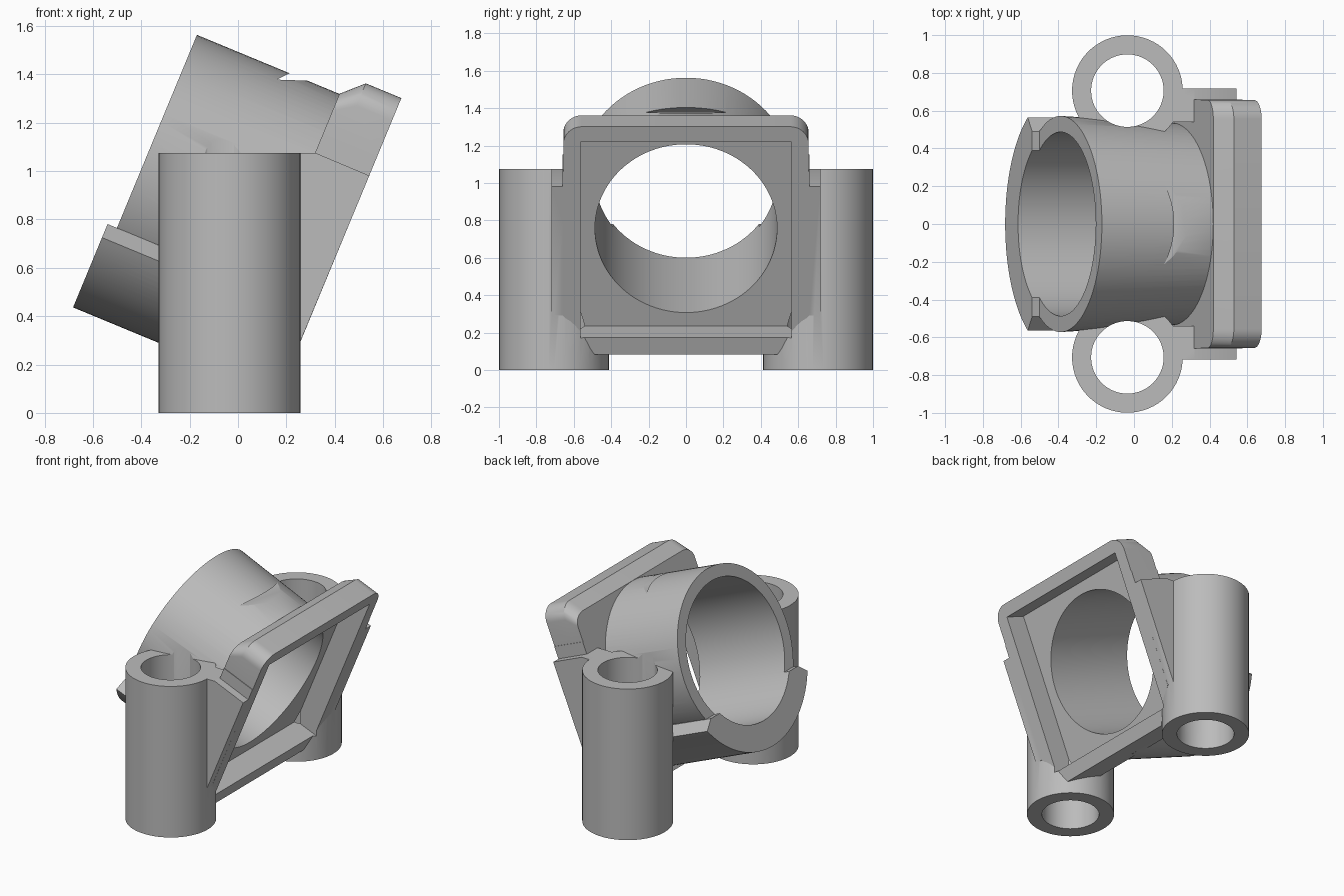
import bpy, bmesh
from math import sin, cos, pi, radians
from mathutils import Vector

if "Cube" in bpy.data.objects:
    bpy.data.objects.remove(bpy.data.objects["Cube"])

grey = bpy.data.materials.new("plain grey")
grey.use_nodes = True
colour = (0.5, 0.5, 0.5, 1)
grey.diffuse_color = colour
grey.node_tree.nodes["Principled BSDF"].inputs["Base Color"].default_value = colour

TILT = radians(22.5)
AXIS_T = 0.807      # height of the bore axis in the tilted frame
FACE, BACK = 0.126, -0.117


def tilted(s, y, t):
    """s runs along the bore axis, t runs up the tilted flange."""
    return Vector((s * cos(TILT) + t * sin(TILT), y, t * cos(TILT) - s * sin(TILT)))


def loft(name, rings):
    """Closed solid through rings that have equal point counts."""
    bm = bmesh.new()
    loops = [[bm.verts.new(p) for p in ring] for ring in rings]
    n = len(loops[0])
    for a, b in zip(loops, loops[1:]):
        for i in range(n):
            j = (i + 1) % n
            bm.faces.new((a[i], a[j], b[j], b[i]))
    bm.faces.new(loops[0])
    bm.faces.new(loops[-1])
    bmesh.ops.recalc_face_normals(bm, faces=bm.faces)
    mesh = bpy.data.meshes.new(name)
    bm.to_mesh(mesh)
    bm.free()
    mesh.materials.append(grey)
    obj = bpy.data.objects.new(name, mesh)
    bpy.context.collection.objects.link(obj)
    return obj


def tilted_prism(name, points, s0, s1):
    return loft(name, [[tilted(s, y, t) for y, t in points] for s in (s0, s1)])


def side_prism(name, points, y0, y1):
    return loft(name, [[Vector((x, y, z)) for x, z in points] for y in (y0, y1)])


def arc(cx, cy, r, a0, a1, n):
    angles = [radians(a0 + (a1 - a0) * i / n) for i in range(n + 1)]
    return [(cx + r * cos(a), cy + r * sin(a)) for a in angles]


def circle(cx, cy, r, n=96):
    return arc(cx, cy, r, 0, 360, n)[:-1]


def post(name, side, r, z0, z1):
    ring = circle(-0.035, side * 0.706, r, 64)
    return loft(name, [[Vector((x, y, z)) for x, y in ring] for z in (z0, z1)])


def combine(target, tool, operation):
    mod = target.modifiers.new(operation, "BOOLEAN")
    mod.operation = operation
    mod.solver = "EXACT"
    mod.object = tool
    bpy.context.view_layer.objects.active = target
    bpy.ops.object.modifier_apply(modifier=mod.name)
    bpy.data.objects.remove(tool)


# Tilted sleeve, slightly narrower where it meets the flange
outer = circle(0, AXIS_T, 0.572)
body = loft("tilted_sleeve_bracket", [
    [tilted(-0.755, y, t) for y, t in outer],
    [tilted(-0.06, y * 0.93, t) for y, t in outer]])

# Thicker lower half of the sleeve, with a longer lip
shell = arc(0, AXIS_T, 0.665, 212, 328, 48) + [(0.49, 0.515), (-0.49, 0.515)]
solids = [tilted_prism("lower_shell", shell, -0.797, -0.06)]

# Flange: lower plate with a tapered foot, upper plate with round corners
plate = [(0.66, 1.2), (0.66, 0.37), (0.57, 0.27), (0.49, 0.143)]
plate += [(-y, t) for y, t in reversed(plate)]
solids.append(tilted_prism("flange_plate", plate, BACK, FACE))

low, top, wide, r = 1.115, 1.461, 0.656, 0.1
head = [(-wide, low), (wide, low)]
head += arc(wide - r, top - r, r, 0, 90, 10) + arc(r - wide, top - r, r, 90, 180, 10)
shrink = (1.38 - low) / (top - low)
solids.append(loft("flange_head", [
    [tilted(BACK, y, low + (t - low) * shrink) for y, t in head],
    [tilted(-0.033, y, t) for y, t in head],
    [tilted(FACE, y, t) for y, t in head]]))

# Posts and the webs joining them to the flange
web = [(0, 1.075), (0.32, 1.075), (0.543, 0.981), (0.257, 0.293), (0, 0.293)]
for side, label in ((1, "left"), (-1, "right")):
    solids.append(post(label + "_post", side, 0.293, 0, 1.075))
    solids.append(side_prism(label + "_web", web, side * 0.54, side * 0.718))
for solid in solids:
    combine(body, solid, "UNION")

# Openings: bore, square recess in the flange, post holes, small top notch
cutters = [tilted_prism("bore", circle(0, AXIS_T, 0.487), -0.95, 0.3)]
half = 0.565
square = [(y, AXIS_T + t) for y, t in
          ((-half, -half), (half, -half), (half, half), (-half, half))]
cutters.append(tilted_prism("recess", square, -0.031, 0.25))
for side in (1, -1):
    cutters.append(post("post_hole", side, 0.192, -0.1, 1.5))
notch = [(0.16, 1.378), (0.213, 1.404), (0.213, 1.5), (0.33, 1.5), (0.33, 1.372)]
cutters.append(side_prism("notch", notch, -0.3, 0.3))
for cutter in cutters:
    combine(body, cutter, "DIFFERENCE")

# Smooth curved walls, crisp edges
bpy.ops.object.select_all(action="DESELECT")
body.select_set(True)
bpy.context.view_layer.objects.active = body
bpy.ops.object.shade_smooth_by_angle(angle=radians(25))
